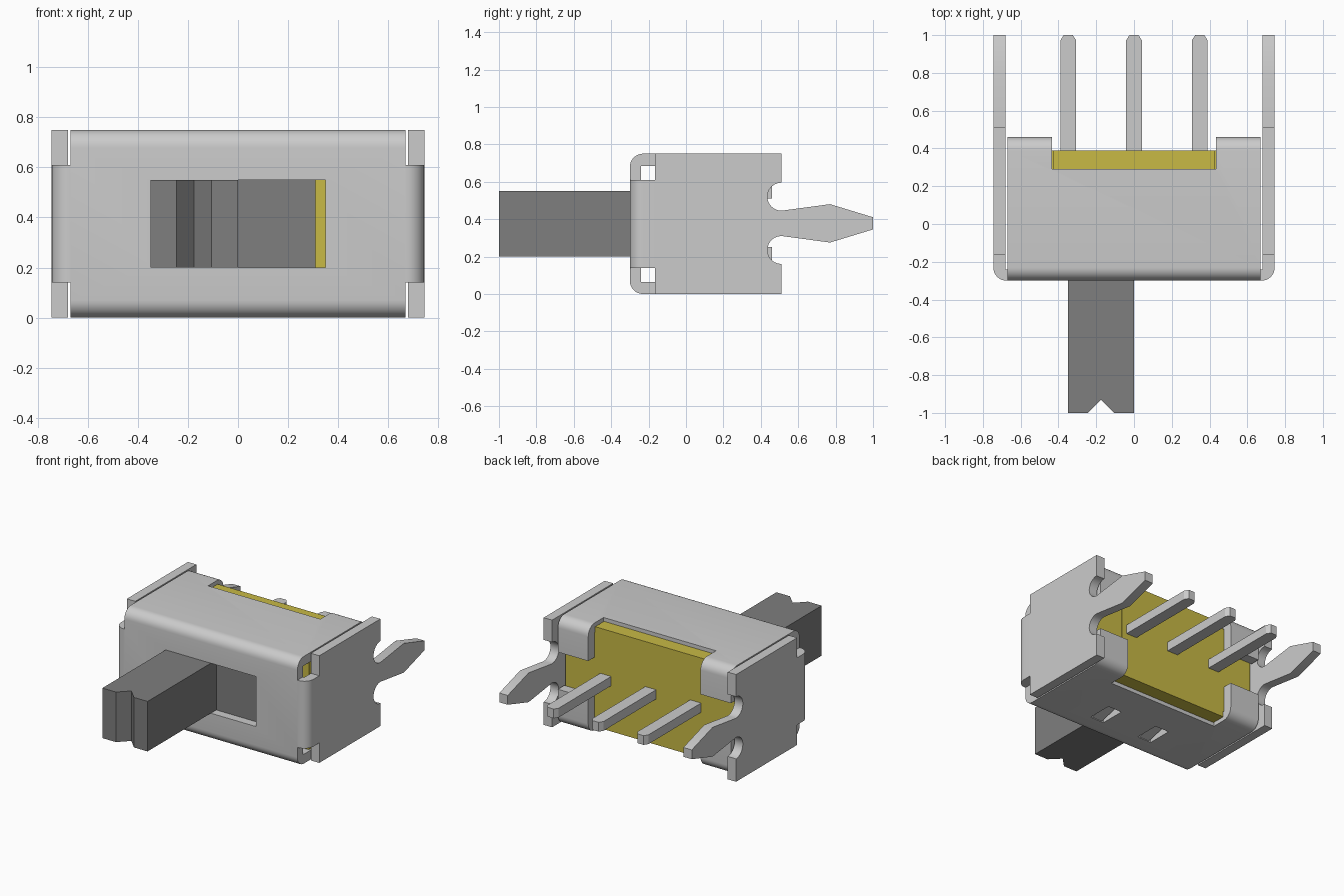
import bpy, bmesh
from math import sin, cos, radians

if "Cube" in bpy.data.objects:
    bpy.data.objects.remove(bpy.data.objects["Cube"])


def arc(cx, cy, r, a0, a1, n=8):
    """Points on an arc, angles in degrees."""
    return [(cx + r * cos(radians(a0 + (a1 - a0) * i / n)),
             cy + r * sin(radians(a0 + (a1 - a0) * i / n))) for i in range(n + 1)]


def prism(name, pts, axis, lo, hi, mat=None):
    """Extrude a profile along an axis: x takes (y,z), y takes (x,z), z takes (x,y)."""
    def place(p, t):
        c = list(p)
        c.insert("xyz".index(axis), t)
        return c
    bm = bmesh.new()
    face = bm.faces.new([bm.verts.new(place(p, lo)) for p in pts])
    ext = bmesh.ops.extrude_face_region(bm, geom=[face])
    move = [0, 0, 0]
    move["xyz".index(axis)] = hi - lo
    bmesh.ops.translate(bm, vec=move, verts=[v for v in ext["geom"] if isinstance(v, bmesh.types.BMVert)])
    bmesh.ops.recalc_face_normals(bm, faces=bm.faces)
    me = bpy.data.meshes.new(name)
    bm.to_mesh(me)
    bm.free()
    ob = bpy.data.objects.new(name, me)
    bpy.context.collection.objects.link(ob)
    if mat:
        me.materials.append(mat)
    return ob


def box(name, x0, x1, y0, y1, z0, z1, mat=None):
    return prism(name, [(x0, y0), (x1, y0), (x1, y1), (x0, y1)], "z", z0, z1, mat)


def cut(target, cutter):
    cutter.hide_render = True
    mod = target.modifiers.new("cut", "BOOLEAN")
    mod.operation, mod.solver, mod.object = "DIFFERENCE", "EXACT", cutter
    bpy.context.view_layer.objects.active = target
    bpy.ops.object.modifier_apply(modifier=mod.name)
    bpy.data.objects.remove(cutter)


def smooth(ob):
    bpy.ops.object.select_all(action="DESELECT")
    ob.select_set(True)
    bpy.context.view_layer.objects.active = ob
    bpy.ops.object.shade_smooth_by_angle(angle=radians(30))


def material(name, rgb):
    m = bpy.data.materials.new(name)
    m.diffuse_color = (*rgb, 1)
    m.use_nodes = True
    m.node_tree.nodes["Principled BSDF"].inputs["Base Color"].default_value = m.diffuse_color
    return m


dark = material("dark_plastic", (0.21, 0.21, 0.21))
yellow = material("yellow_base", (0.58, 0.49, 0.06))

# Folded metal shell: front, top, bottom and the hooked rear tabs
H, R = 0.75, 0.07
profile = (arc(-0.23, R, R, 270, 180) + arc(-0.23, H - R, R, 180, 90)
           + arc(0.39, H - R, R, 90, 0) + [(0.46, 0.51), (0.39, 0.51), (0.39, 0.685)]
           + [(-0.24, 0.685), (-0.24, 0.065), (0.39, 0.065), (0.39, 0.25), (0.46, 0.25)]
           + arc(0.39, R, R, 0, -90))
shell = prism("metal_shell", profile, "x", -0.67, 0.67)
cut(shell, box("rear_gap", -0.435, 0.435, 0.29, 0.6, -0.1, 0.9))
cut(shell, box("front_window", -0.35, 0.35, -0.4, -0.15, 0.2, 0.55))
for x in (-0.2, 0.2):
    cut(shell, box("bottom_slot", x - 0.055, x + 0.055, -0.135, 0.045, -0.1, 0.067))
smooth(shell)

# Spring tongues pressed up inside the bottom slots
for x in (-0.2, 0.2):
    prism("spring_tongue", [(-0.135, 0.005), (0.045, 0.05), (0.045, 0.085), (-0.135, 0.04)],
          "x", x - 0.04, x + 0.04)

# Side plates with mounting prongs, and the bends joining them to the front
side = ([(-0.165, 0), (0.51, 0)] + arc(0.51, 0.235, 0.075, 270, 90, 12)
        + [(0.77, 0.275), (1.0, 0.345), (1.0, 0.41), (0.77, 0.48)]
        + arc(0.51, 0.52, 0.075, 270, 90, 12) + [(0.51, H), (-0.165, H)])
for s, label in ((-1, "left"), (1, "right")):
    smooth(prism(label + "_side_plate", side, "x", s * 0.68, s * 0.745))
    bend = [(0.67, -0.3)] + arc(0.675, -0.23, 0.07, 270, 360) + [(0.745, -0.165), (0.68, -0.165),
                                                                  (0.68, -0.24), (0.67, -0.24)]
    smooth(prism(label + "_corner_bend", [(s * x, y) for x, y in bend], "z", 0.14, 0.61))

# Insulating base, with the raised lip filling the rear gap of the shell
base = [(-0.16, 0.068), (0.388, 0.068), (0.388, 0.682), (-0.16, 0.682)]
prism("base_block", base, "x", -0.66, 0.66, yellow)
box("base_lip", -0.43, 0.43, 0.292, 0.39, 0.025, 0.725, yellow)

# Sliding carrier and grooved lever
box("slider_carrier", -0.66, 0.31, -0.238, -0.1, 0.15, 0.6, dark)
lever = [(-0.35, -0.2), (-0.35, -1), (-0.245, -1), (-0.175, -0.93), (-0.105, -1), (0, -1), (0, -0.2)]
prism("slider_lever", lever, "z", 0.2, 0.55, dark)

# Three terminal pins with chamfered tips
for i, x in enumerate((-0.348, 0, 0.348)):
    half = 0.042
    tip = [(-half, 0.35), (half, 0.35), (half, 0.972), (0.024, 1.0), (-0.024, 1.0), (-half, 0.972)]
    prism(f"terminal_pin_{i + 1}", [(x + px, py) for px, py in tip], "z", 0.345, 0.41)
